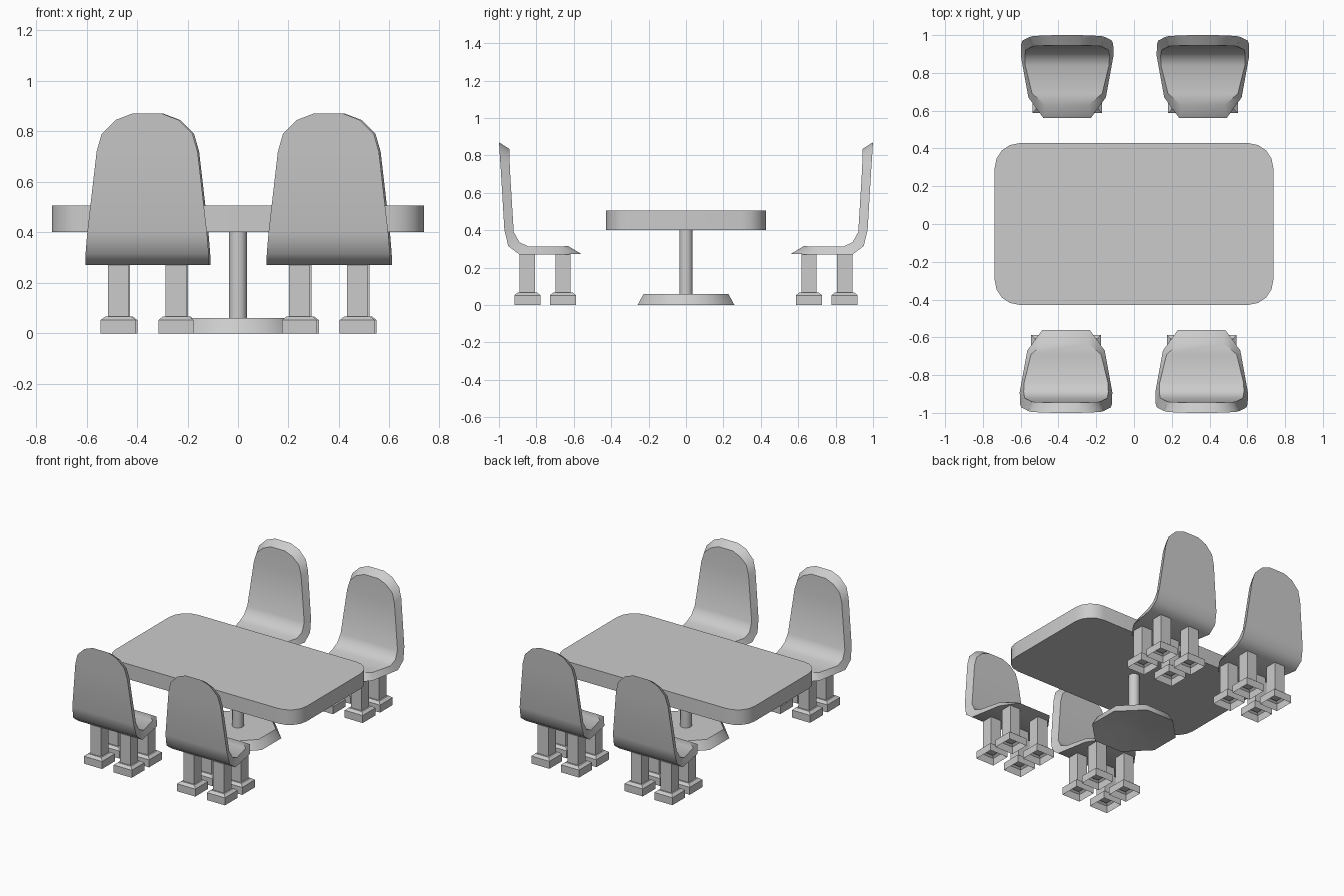
import bpy, bmesh
from math import radians, pi
from mathutils import Matrix

if "Cube" in bpy.data.objects:
    bpy.data.objects.remove(bpy.data.objects["Cube"])

GREY = (0.6, 0.6, 0.6, 1)
mat = bpy.data.materials.new("plain_grey")
mat.use_nodes = True
mat.diffuse_color = GREY
mat.node_tree.nodes["Principled BSDF"].inputs["Base Color"].default_value = GREY


def finish(bm, name, matrix=Matrix(), smooth=None, fix=True):
    """Turn a bmesh into a named object, smooth below the given angle."""
    if fix:
        bmesh.ops.recalc_face_normals(bm, faces=bm.faces)
    mesh = bpy.data.meshes.new(name)
    bm.to_mesh(mesh)
    bm.free()
    mesh.materials.append(mat)
    obj = bpy.data.objects.new(name, mesh)
    bpy.context.collection.objects.link(obj)
    obj.matrix_world = matrix
    if smooth:
        bpy.ops.object.select_all(action='DESELECT')
        obj.select_set(True)
        bpy.context.view_layer.objects.active = obj
        bpy.ops.object.shade_smooth_by_angle(angle=radians(smooth))
    return obj


def prism(bm, r1, r2, z1, z2, sides):
    """Flat-sided column with its sides square to the axes."""
    place = Matrix.Translation((0, 0, (z1 + z2) / 2)) @ Matrix.Rotation(pi / sides, 4, 'Z')
    bmesh.ops.create_cone(bm, cap_ends=True, segments=sides, radius1=r1,
                          radius2=r2, depth=z2 - z1, matrix=place)


# Table top with rounded corners
bm = bmesh.new()
bmesh.ops.create_cube(bm, size=1, matrix=Matrix.Translation((0, 0, 0.453))
                      @ Matrix.Diagonal((1.475, 0.855, 0.105, 1)))
upright = [e for e in bm.edges if abs(e.verts[0].co.z - e.verts[1].co.z) > 0.05]
bmesh.ops.bevel(bm, geom=upright, offset=0.13, segments=4, profile=0.5, affect='EDGES')
finish(bm, "table_top", smooth=35)

# Table post and flared base with a small socket underneath
bm = bmesh.new()
prism(bm, 0.038, 0.038, 0.03, 0.402, 8)
finish(bm, "table_post", smooth=50)
bm = bmesh.new()
prism(bm, 0.28, 0.245, 0, 0.06, 8)
bottom = min(bm.faces, key=lambda f: f.calc_center_median().z)
bmesh.ops.inset_region(bm, faces=[bottom], thickness=0.21, use_even_offset=True)
bmesh.ops.translate(bm, verts=bottom.verts, vec=(0, 0, 0.03))
finish(bm, "table_base", smooth=50)

# Chair shell stations from top of back to seat front: y, z, half width
OUTER = [(1.0, 0.87, 0.06), (0.998, 0.845, 0.125), (0.995, 0.79, 0.18),
         (0.99, 0.72, 0.2), (0.971, 0.4, 0.237), (0.95, 0.315, 0.244),
         (0.89, 0.27, 0.245), (0.67, 0.27, 0.205), (0.56, 0.273, 0.125)]
INNER = [(0.945, 0.835, 0.055), (0.944, 0.81, 0.115), (0.943, 0.765, 0.163),
         (0.94, 0.7, 0.182), (0.921, 0.39, 0.219), (0.89, 0.335, 0.224),
         (0.84, 0.312, 0.222), (0.69, 0.312, 0.185), (0.63, 0.315, 0.115)]


def chair_shell(name, matrix):
    bm = bmesh.new()
    rings = []
    for (yo, zo, wo), (yi, zi, wi) in zip(OUTER, INNER):
        corners = [(-wo, yo, zo), (wo, yo, zo), (wi, yi, zi), (-wi, yi, zi)]
        rings.append([bm.verts.new(c) for c in corners])
    for a, b in zip(rings, rings[1:]):
        for i in range(4):
            j = (i + 1) % 4
            bm.faces.new((a[i], a[j], b[j], b[i]))
    bm.faces.new(rings[0])
    bm.faces.new(rings[-1])
    finish(bm, name, matrix, smooth=42)


def chair_legs(name, matrix):
    for side in (-1, 1):
        for place, y in (("front", 0.658), ("back", 0.848)):
            spot = matrix @ Matrix.Translation((side * 0.1145, y, 0))
            label = f"{name}_{place}_{'left' if side < 0 else 'right'}"
            bm = bmesh.new()
            prism(bm, 0.058, 0.058, 0.05, 0.275, 4)
            finish(bm, label + "_leg", spot)
            # Hollow foot: straight sides and a sloped shoulder, open below
            bm = bmesh.new()
            prism(bm, 0.099, 0.099, 0, 0.052, 4)
            top = max(bm.faces, key=lambda f: f.calc_center_median().z)
            bottom = min(bm.faces, key=lambda f: f.calc_center_median().z)
            bmesh.ops.inset_region(bm, faces=[top], thickness=0.027, depth=0.015)
            bmesh.ops.delete(bm, geom=[bottom], context='FACES_ONLY')
            finish(bm, label + "_foot", spot, fix=False)


# Two chairs on each long side, facing the table
for row, turn, centres in (("rear", 0, (-0.354, 0.365)), ("front", pi, (-0.36, 0.358))):
    for hand, x in zip(("right", "left"), centres):
        place = Matrix.Translation((x, 0, 0)) @ Matrix.Rotation(turn, 4, 'Z')
        chair_shell(f"{row}_{hand}_chair_shell", place)
        chair_legs(f"{row}_{hand}_chair", place)
